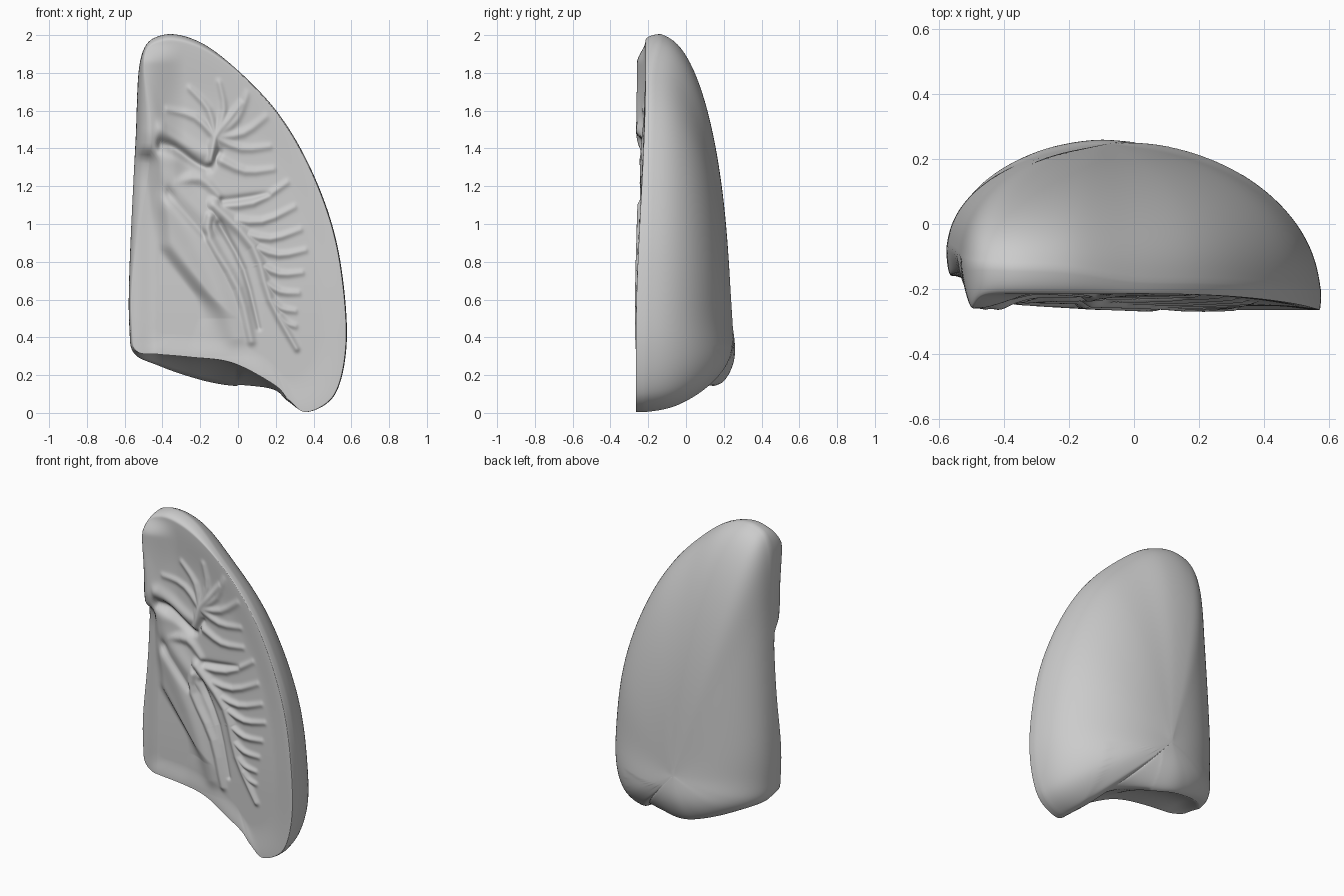
import bpy, bmesh, math

if "Cube" in bpy.data.objects:
    bpy.data.objects.remove(bpy.data.objects["Cube"])

AROUND, WALL, BACK, FRONT = 560, 9, 40, 130

# Sharp outer rim (x, z): the silhouette runs just outside it
OUTER = [(-.01, 1.81), (.2, 1.59), (.36, 1.33), (.485, 1.02),
         (.55, .71), (.57, .36), (.51, .1), (.365, .005)]
# Rounded rim: front rim x, z, then silhouette x, z, y
UNDER = [(.27, .07, .265, .06, -.14), (.19, .15, .18, .122, .03),
         (-.03, .265, -.08, .15, .17), (-.25, .295, -.25, .19, .16),
         (-.42, .31, -.42, .25, .07), (-.535, .325, -.55, .315, -.06)]
INNER = [(-.56, .43, -.575, .45, -.08), (-.555, .75, -.575, .75, -.07),
         (-.46, 1.43, -.543, 1.43, -.09), (-.495, 1.86, -.514, 1.88, -.12)]
CROWN = [(-.4, 1.965, -.4, 2, -.13), (-.22, 1.94, -.21, 1.967, -.14)]
STATIONS = CROWN + [(x, z, x + .005, z + .004 * z, -.22 + .025 * z) for x, z in OUTER] + UNDER + INNER

# Edge of the recessed inner-side surface (z, x)
STEP = [(.3, -.02), (.5, -.08), (.88, -.38), (1.35, -.44), (1.6, -.7)]


def smooth(t):
    t = max(0, min(1, t))
    return t * t * (3 - 2 * t)


def catmull(rows, t):
    n = len(rows)
    i, f = int(t), t - int(t)
    p = [rows[(i + k) % n] for k in (-1, 0, 1, 2)]
    return [.5 * (2 * b + (c - a) * f + (2 * a - 5 * b + 4 * c - d) * f * f
                  + (3 * b - a - 3 * c + d) * f ** 3) for a, b, c, d in zip(*p)]


def step_x(z):
    for (z0, x0), (z1, x1) in zip(STEP, STEP[1:]):
        if z <= z1:
            return x0 + (x1 - x0) * max(0, (z - z0) / (z1 - z0))
    return -.8


LINES = []


def line(h, w0, w1, *pts):
    """Raised (or sunk, if h < 0) curved line on the cut face, tapering w0 to w1"""
    rows = [pts[0], *pts, pts[-1]]
    pts = [catmull(rows, 1 + k / 3) for k in range(3 * len(pts) - 2)]
    n = len(pts) - 1
    m = 2.5 * max(w0, w1)
    box = [f(p[k] for p in pts) + g for f, g in ((min, -m), (max, m)) for k in (0, 1)]
    LINES.append((h, w0, w1, [(i / n, 1 / n, *pts[i], *pts[i + 1]) for i in range(n)], box))


def branch(p, degrees, length, bend=14):
    """Thin side vessel that leaves p and bends slightly"""
    pts = [p]
    for turn in (-bend, bend):
        a = math.radians(degrees + turn)
        p = (p[0] + math.cos(a) * length / 2, p[1] + math.sin(a) * length / 2)
        pts.append(p)
    line(.019, .022, .014, *pts)


# Main airway, lower bulge and the two descending trunks
line(.028, .07, .05, (-.36, 1.33), (-.33, 1.2), (-.13, 1))
line(.024, .08, .05, (-.34, 1.1), (-.17, .8), (-.02, .4))
line(.03, .03, .022, (-.15, 1.04), (-.15, .92), (0, .66), (.07, .38))
TRUNK = [(-.13, 1.1), (.08, .88), (.17, .6), (.31, .34)]
line(.03, .032, .016, *TRUNK)
line(.025, .035, .02, (-.33, 1.22), (-.2, 1.24), (-.1, 1.15))

# Side vessels along the outer trunk, shorter and steeper further down
for i in range(8):
    t = i / 3
    k, f = int(t), t - int(t)
    a, b = TRUNK[k], TRUNK[k + 1]
    branch([u + (v - u) * f for u, v in zip(a, b)], 17 - 7 * i, .42 - .045 * i)

# Upper lobe trunk and its fan of vessels
CROOK = (-.12, 1.46)
line(.03, .024, .015, (-.14, 1.33), CROOK, (-.05, 1.55), (.02, 1.64))
for i in range(6):
    branch(CROOK, -10 + 32 * i, .3)
branch((-.1, 1.34), -10, .3)

# Lower rim of the upper lobe, and the furrows
line(.02, .035, .03, (-.4, 1.5), (-.22, 1.39), (-.16, 1.37))
line(-.04, .024, .018, (-.41, 1.42), (-.34, 1.4), (-.22, 1.32), (-.15, 1.3), (-.1, 1.38))
line(-.025, .022, .016, (-.37, 1.16), (-.18, .94))
line(-.022, .018, .014, (-.1, 1), (.03, .76), (.11, .45))
line(-.02, .018, .012, (-.08, 1.12), (.16, 1.16))


def relief(x, z):
    up = down = 0
    for h, w0, w1, segs, (xa, za, xb, zb) in LINES:
        if not (xa < x < xb and za < z < zb):
            continue
        best = 0
        for t0, dt, ax, az, bx, bz in segs:
            dx, dz = bx - ax, bz - az
            f = max(0, min(1, ((x - ax) * dx + (z - az) * dz) / (dx * dx + dz * dz)))
            t = t0 + f * dt
            w = w0 + (w1 - w0) * t
            d2 = (x - ax - f * dx) ** 2 + (z - az - f * dz) ** 2
            best = max(best, math.exp(-d2 / (w * w)) * (1 - .5 * t))
        up, down = max(up, h * best), min(down, h * best)
    return up + down


def front_y(x, z, s):
    """Gently tilted cut plane, left lip, recessed inner side, relief"""
    y = -.265 + .05 * smooth((z - .4) / 1.4) + .012 * smooth((1 - s) / .25)
    y -= .045 * smooth((-.28 - x) / .2) * smooth((z - 1.3) / .2) * smooth((1.97 - z) / .12)
    side = smooth((step_x(z) - x) / (.1 + .3 * smooth((.65 - z) / .35)) + .4)
    y += side * (.055 + .05 * smooth((-.43 - x) / .13))
    return y - relief(x, z) * smooth((1 - s) / .1)


loop = [catmull(STATIONS, len(STATIONS) * k / AROUND) for k in range(AROUND)]
bm = bmesh.new()
rings = []

# Cut front face, from the middle outwards
cx, cz = 0, .75
for j in range(1, FRONT + 1):
    s = j / FRONT
    ring = []
    for fx, fz, *_ in loop:
        x, z = cx + (fx - cx) * s, cz + (fz - cz) * s
        ring.append(bm.verts.new((x, front_y(x, z, s), z)))
    rings.append(ring)

# Side wall and hollow underside, from front rim to silhouette
for j in range(1, WALL + 1):
    a = j / WALL
    ring = []
    for (fx, fz, sx, sz, sy), rim in zip(loop, rings[FRONT - 1]):
        w = smooth((sy + .12) / .2)
        out = (1 - w) * math.sin(a * math.pi / 2) + w * a
        deep = (1 - w) * (1 - math.cos(a * math.pi / 2)) + w * a
        ring.append(bm.verts.new((fx + (sx - fx) * out, rim.co.y + (sy - rim.co.y) * deep,
                                  fz + (sz - fz) * out + .035 * w * math.sin(a * math.pi))))
    rings.append(ring)

# Domed back with a low bulge
bx, bz = -.08, .45


def back_point(sx, sz, sy, a):
    s, z = math.cos(a), bz + (sz - bz) * math.cos(a)
    bulge = .036 * math.exp(-((z - .27) / .16) ** 2)
    return bx + (sx - bx) * s, sy + (.238 + bulge - sy) * math.sin(a), z


for j in range(1, BACK):
    a = j / BACK * math.pi / 2
    rings.append([bm.verts.new(back_point(*row[2:], a)) for row in loop])

for r0, r1 in zip(rings, rings[1:]):
    for k in range(AROUND):
        n = (k + 1) % AROUND
        bm.faces.new((r0[k], r0[n], r1[n], r1[k]))
for ring, centre in ((rings[0], (cx, front_y(cx, cz, 0), cz)),
                     (rings[-1], back_point(bx, bz, 0, math.pi / 2))):
    c = bm.verts.new(centre)
    for k in range(AROUND):
        bm.faces.new((c, ring[k], ring[(k + 1) % AROUND]))

# Soften the relief, the back and the notch underneath
relax = [(2, [v for r in rings[:FRONT - 1] for v in r]),
         (35, [v for r in rings[FRONT + WALL:] for v in r]),
         (25, [v for r in rings[FRONT + 2:] for v in r if 0 < v.co.x < .33 and v.co.z < .35])]
for times, verts in relax:
    for _ in range(times):
        bmesh.ops.smooth_vert(bm, verts=verts, factor=.5, use_axis_x=True, use_axis_y=True, use_axis_z=True)
bmesh.ops.recalc_face_normals(bm, faces=bm.faces)

mesh = bpy.data.meshes.new("lung_section")
bm.to_mesh(mesh)
bm.free()
lung = bpy.data.objects.new("lung_section", mesh)
bpy.context.collection.objects.link(lung)
bpy.context.view_layer.objects.active = lung
lung.select_set(True)
bpy.ops.object.shade_smooth_by_angle(angle=math.radians(62))
